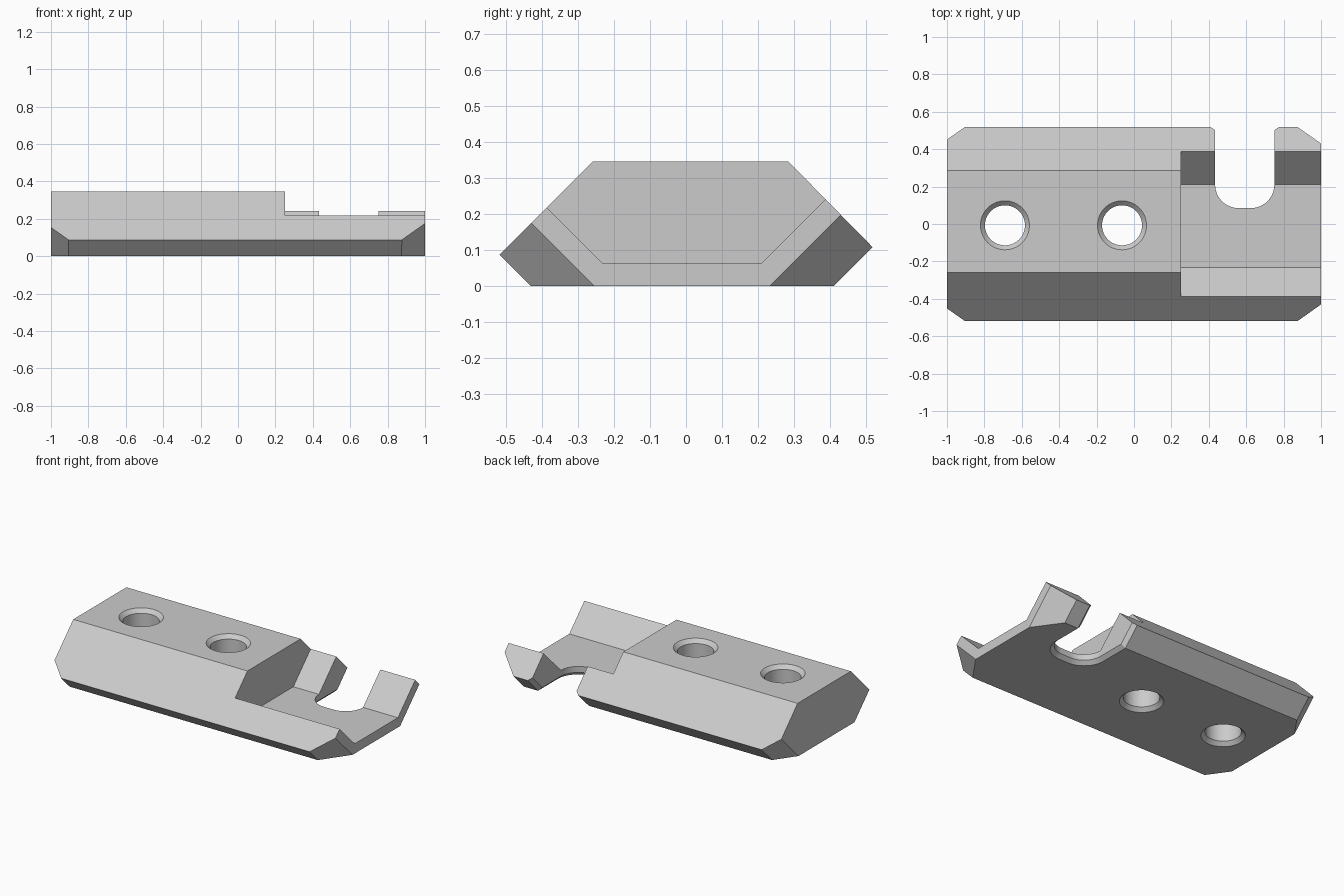
import bpy, bmesh, math
from mathutils import Vector

default = bpy.data.objects.get("Cube")
if default:
    bpy.data.objects.remove(default, do_unlink=True)

grey = bpy.data.materials.new("light_grey")
grey.use_nodes = True
colour = (0.6, 0.6, 0.6, 1)
grey.diffuse_color = colour
grey.node_tree.nodes["Principled BSDF"].inputs["Base Color"].default_value = colour

BEVEL = 0.024


def loft(name, rings, cuts=()):
    """Skin matching rings into a closed solid, then trim it by planes."""
    bm = bmesh.new()
    loops = [[bm.verts.new(p) for p in ring] for ring in rings]
    n = len(loops[0])
    for a, b in zip(loops, loops[1:]):
        for i in range(n):
            j = (i + 1) % n
            bm.faces.new((a[i], a[j], b[j], b[i]))
    bm.faces.new(loops[0][::-1])
    bm.faces.new(loops[-1])
    for point, normal in cuts:
        geom = bm.verts[:] + bm.edges[:] + bm.faces[:]
        cut = bmesh.ops.bisect_plane(bm, geom=geom, plane_co=point,
                                     plane_no=normal, clear_outer=True)
        edges = [e for e in cut["geom_cut"] if isinstance(e, bmesh.types.BMEdge)]
        bmesh.ops.contextual_create(bm, geom=edges)
    bmesh.ops.recalc_face_normals(bm, faces=bm.faces[:])
    mesh = bpy.data.meshes.new(name)
    bm.to_mesh(mesh)
    bm.free()
    mesh.materials.append(grey)
    ob = bpy.data.objects.new(name, mesh)
    bpy.context.collection.objects.link(ob)
    return ob


def prism(name, profile, x0, x1, cuts=()):
    return loft(name, [[(x, y, z) for y, z in profile] for x in (x0, x1)], cuts)


def circle(x, y, z, r, n=64):
    return [(x + r * math.cos(math.tau * i / n),
             y + r * math.sin(math.tau * i / n), z) for i in range(n)]


# Block: six-sided section with the four lower end corners cut at 45 degrees
section = [(-0.432, 0), (-0.518, 0.087), (-0.26, 0.345),
           (0.285, 0.345), (0.518, 0.108), (0.41, 0)]
corners = []
for side, edge_y in ((-1, -0.432), (1, 0.41)):
    for end, edge_x in ((-1, -0.905), (1, 0.875)):
        slant = Vector((0, side, -1)).normalized()
        corners.append(((edge_x, edge_y, 0), slant + Vector((end, 0, 0))))
block = prism("clamp_block", section, -1, 1, corners)

# Trough over the right-hand end
trough = [(-0.732, 0.563), (-0.232, 0.063), (0.21, 0.063), (0.71, 0.563)]
cutters = [prism("trough_cutter", trough, 0.25, 1.2)]

# Two through holes, countersunk at both mouths
TOP, R = 0.345, 0.107
for x in (-0.69, -0.064):
    levels = ((-0.05, R + BEVEL + 0.05), (BEVEL, R),
              (TOP - BEVEL, R), (TOP + 0.05, R + BEVEL + 0.05))
    cutters.append(loft("hole_cutter", [circle(x, -0.007, z, r) for z, r in levels]))

# Open slot with rounded inner corners and a bevelled underside
SX, HALF, SR, SY = 0.592, 0.158, 0.125, 0.085


def slot_ring(z, grow):
    pts = [(SX + HALF + grow, 0.8, z), (SX - HALF - grow, 0.8, z)]
    for side, start in ((-1, math.pi), (1, 1.5 * math.pi)):
        for i in range(17):
            a = start + i * math.pi / 32
            pts.append((SX + side * (HALF - SR) + (SR + grow) * math.cos(a),
                        SY + SR + (SR + grow) * math.sin(a), z))
    return pts


cutters.append(loft("slot_cutter", [slot_ring(z, max(0, BEVEL - z))
                                    for z in (-0.05, BEVEL, 0.6)]))

# Bevel where the slot opens through the sloping back underside
along = Vector((0, 1, 1)).normalized()
outward = Vector((0, 1, -1)).normalized()
base = Vector((SX, 0.41, 0))
rings = []
for t in (-0.06, 0.4):
    rings.append([base + along * t + outward * d + Vector((s * (HALF + BEVEL + d), 0, 0))
                  for s, d in ((-1, -BEVEL), (1, -BEVEL), (1, 0.05), (-1, 0.05))])
cutters.append(loft("slot_bevel_cutter", rings))

# Carve and discard the cutters
bpy.context.view_layer.objects.active = block
for cutter in cutters:
    mod = block.modifiers.new("carve", 'BOOLEAN')
    mod.operation = 'DIFFERENCE'
    mod.solver = 'EXACT'
    mod.object = cutter
    bpy.ops.object.modifier_apply(modifier=mod.name)
    bpy.data.objects.remove(cutter, do_unlink=True)

# Smooth round walls, crisp edges
for ob in bpy.context.selected_objects:
    ob.select_set(False)
block.select_set(True)
bpy.ops.object.shade_smooth_by_angle(angle=math.radians(20))
